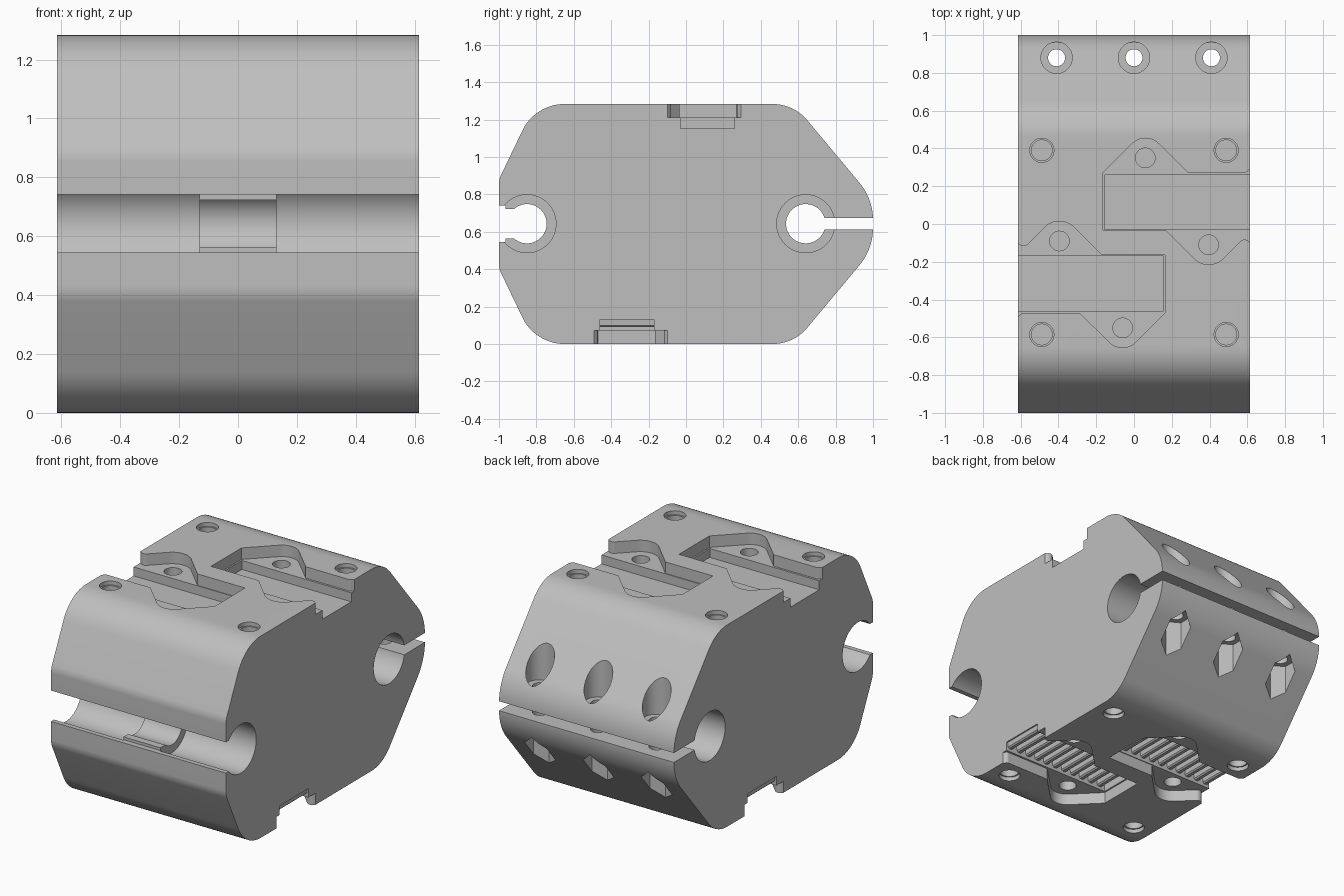
import bpy, bmesh
from math import cos, sin, pi
from mathutils import Vector

if "Cube" in bpy.data.objects:
    bpy.data.objects.remove(bpy.data.objects["Cube"])

HALF, TOP, MID = 0.615, 1.283, 0.643

grey = bpy.data.materials.new("light grey plastic")
grey.use_nodes = True
colour = (0.52, 0.52, 0.52, 1)
grey.diffuse_color = colour
grey.node_tree.nodes["Principled BSDF"].inputs["Base Color"].default_value = colour


def fillet(corners, steps=12):
    """Round each (a, b, radius) corner of a closed outline."""
    out = []
    for i, (a, b, r) in enumerate(corners):
        p = Vector((a, b))
        u = (Vector(corners[i - 1][:2]) - p).normalized()
        v = (Vector(corners[(i + 1) % len(corners)][:2]) - p).normalized()
        if r == 0:
            out.append(p)
            continue
        half = u.angle(v) / 2
        reach = r / (sin(half) / cos(half))
        centre = p + (u + v).normalized() * (r / sin(half))
        start, end = p + u * reach - centre, p + v * reach - centre
        for k in range(steps + 1):
            d = start.lerp(end, k / steps)
            # slerp between the two tangent points
            w = start.angle(end)
            t = k / steps
            d = (start * sin((1 - t) * w) + end * sin(t * w)) / sin(w)
            out.append(centre + d)
    return out


def circle(a, b, r, n=40, turn=0.0):
    return [(a + r * cos(turn + 2 * pi * k / n), b + r * sin(turn + 2 * pi * k / n)) for k in range(n)]


def rect(a0, a1, b0, b1):
    return [(a0, b0), (a1, b0), (a1, b1), (a0, b1)]


def prism(name, outlines, axis, lo, hi):
    """Extrude flat outlines along x, y or z into one object."""
    place = {"x": lambda a, b, h: (h, a, b),
             "y": lambda a, b, h: (a, h, b),
             "z": lambda a, b, h: (a, b, h)}[axis]
    bm = bmesh.new()
    for pts in outlines:
        low = [bm.verts.new(place(a, b, lo)) for a, b in pts]
        high = [bm.verts.new(place(a, b, hi)) for a, b in pts]
        bm.faces.new(low)
        bm.faces.new(high)
        for i in range(len(pts)):
            j = (i + 1) % len(pts)
            bm.faces.new((low[i], low[j], high[j], high[i]))
    bmesh.ops.recalc_face_normals(bm, faces=bm.faces)
    mesh = bpy.data.meshes.new(name)
    bm.to_mesh(mesh)
    bm.free()
    mesh.materials.append(grey)
    obj = bpy.data.objects.new(name, mesh)
    bpy.context.collection.objects.link(obj)
    return obj


def activate(obj):
    bpy.ops.object.select_all(action="DESELECT")
    obj.select_set(True)
    bpy.context.view_layer.objects.active = obj


def cut(outline, axis, lo, hi):
    cutter = prism("cutter", [outline], axis, lo, hi)
    cutter.hide_render = True
    activate(body)
    mod = body.modifiers.new("cut", "BOOLEAN")
    mod.operation, mod.solver, mod.object = "DIFFERENCE", "EXACT", cutter
    bpy.ops.object.modifier_apply(modifier=mod.name)
    bpy.data.objects.remove(cutter)


# Main block: rounded side profile extruded across the width
upper = [(-1, 0.88, 0.12), (-0.807, TOP, 0.25), (0.576, TOP, 0.24), (1, 0.775, 0.31)]
lower = [(y, TOP - z, r) for y, z, r in reversed(upper)]
body = prism("carriage_body", [fillet(upper + lower)], "x", -HALF, HALF)

# Rod bores: wide at both ends, narrow collar in the middle
for y in (-0.85, 0.64):
    cut(circle(y, MID, 0.105, 56), "x", -0.2, 0.2)
    for s in (-1, 1):
        cut(circle(y, MID, 0.155, 64), "x", *sorted((s * 0.13, s * 0.7)))

# Front snap-in opening and rear clamping slot
cut(rect(-1.1, -0.965, MID - 0.098, MID + 0.098), "x", -0.7, 0.7)
cut(rect(-1.1, -0.88, MID - 0.08, MID + 0.08), "x", -0.2, 0.2)
cut(rect(0.66, 1.1, MID - 0.03, MID + 0.03), "x", -0.7, 0.7)

# Clamp screws: through hole, head recess above, hexagonal nut trap below
for x in (-0.41, 0, 0.41):
    cut(circle(x, 0.88, 0.045, 32), "z", -0.1, 1.4)
    cut(circle(x, 0.88, 0.083), "z", 0.78, 1.4)
    cut(circle(x, 0.88, 0.09, 6, pi / 6), "z", -0.1, 0.49)

# Belt pockets: two above, the same pair turned over below
pocket = fillet([
    (-0.165, -0.035, 0), (-0.165, 0.27, 0), (0.06, 0.495, 0.1), (0.285, 0.273, 0),
    (0.595, 0.273, 0.02), (0.7, 0.378, 0), (0.7, -0.185, 0), (0.585, -0.07, 0.03),
    (0.395, -0.26, 0.11), (0.17, -0.035, 0)])
lane = rect(-0.155, 0.7, -0.03, 0.26)
bolts = [(0.06, 0.35), (0.395, -0.11)]


def span(top, depth):
    return (TOP - depth, TOP + 0.1) if top else (-0.1, depth)


for top in (True, False):
    flip = 1 if top else -1
    for turned in (False, True):
        def spot(p):
            x, y = (-p[0], -0.2 - p[1]) if turned else p
            return (flip * x, y)
        cut([spot(p) for p in pocket], "z", *span(top, 0.073))
        cut([spot(p) for p in lane], "z", *span(top, 0.13))
        for p in bolts:
            cut(circle(*spot(p), 0.052, 32), "z", *span(top, 0.35))
        # Belt teeth in the lower lanes
        if not top:
            ys = sorted(spot(p)[1] for p in lane)
            teeth = []
            for k in range(11):
                x = spot((-0.115 + 0.07 * k, 0))[0]
                teeth.append([(x - 0.022, 0.135), (x - 0.018, 0.1), (x - 0.01, 0.092),
                              (x + 0.01, 0.092), (x + 0.018, 0.1), (x + 0.022, 0.135)])
            side = "front" if turned else "rear"
            prism(side + "_belt_teeth", teeth, "y", ys[0], ys[-1])
    # Corner mounting holes with a shallow rim
    for x in (-0.488, 0.488):
        for y in (-0.585, 0.39):
            cut(circle(x, y, 0.055, 32), "z", *span(top, 0.3))
            cut(circle(x, y, 0.064, 32), "z", *span(top, 0.025))

activate(body)
bpy.ops.object.shade_smooth_by_angle(angle=pi / 7)
